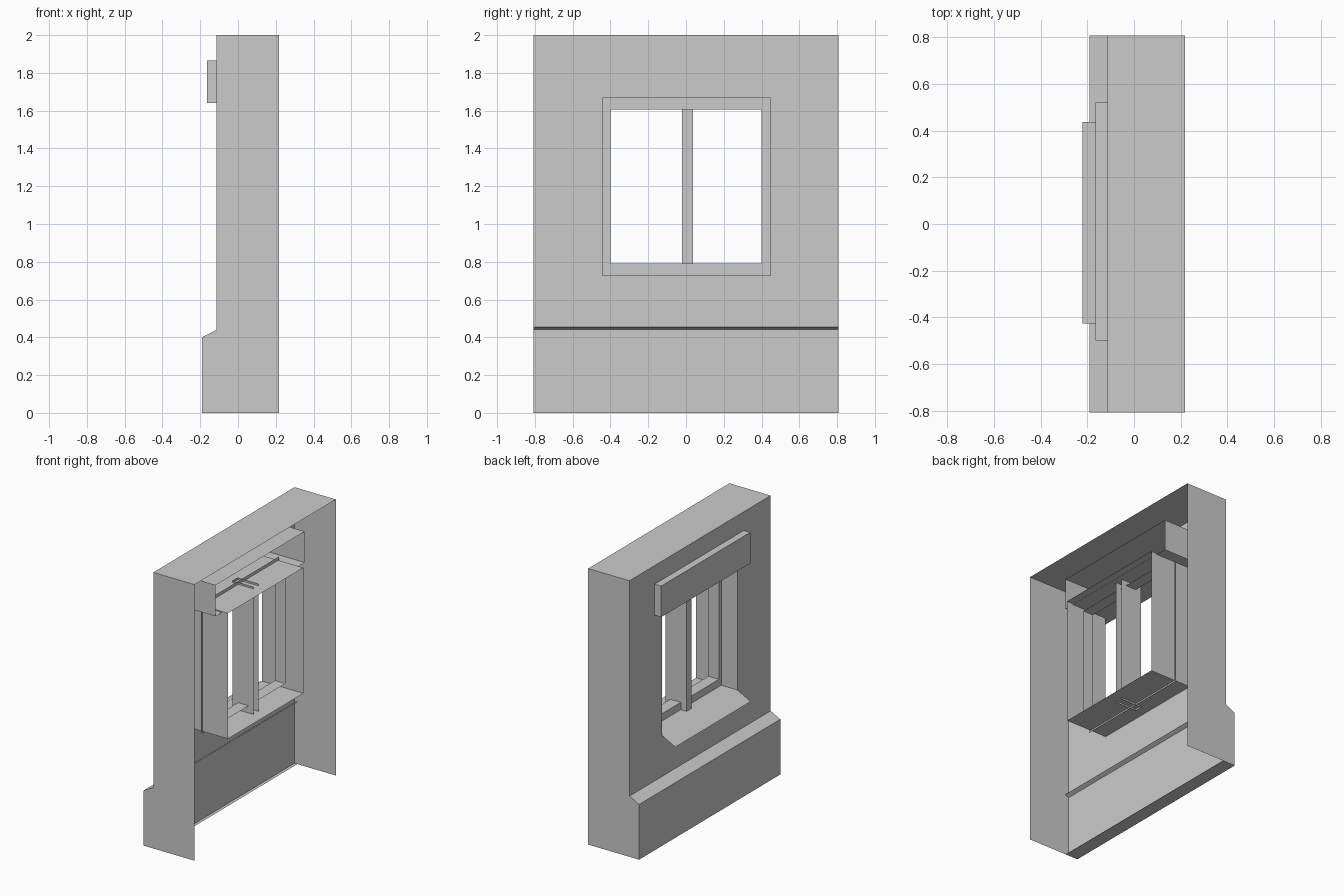
import bpy
import bmesh
from mathutils import Vector

cube = bpy.data.objects.get("Cube")
if cube:
    bpy.data.objects.remove(cube, do_unlink=True)

grey = bpy.data.materials.new("plain_grey")
grey.use_nodes = True
COLOUR = (0.6, 0.6, 0.6, 1)
grey.diffuse_color = COLOUR
grey.node_tree.nodes["Principled BSDF"].inputs["Base Color"].default_value = COLOUR


def finish(name, bm):
    mesh = bpy.data.meshes.new(name)
    bm.to_mesh(mesh)
    bm.free()
    mesh.materials.append(grey)
    obj = bpy.data.objects.new(name, mesh)
    bpy.context.collection.objects.link(obj)
    return obj


def open_box(name, x, y, z, missing, inward=False):
    """Box of thin sheets, without the sides listed in missing, such as '+x'."""
    bm = bmesh.new()
    bmesh.ops.create_cube(bm, size=1)
    bm.normal_update()
    axes = {"x": Vector((1, 0, 0)), "y": Vector((0, 1, 0)), "z": Vector((0, 0, 1))}
    gone = []
    for side in missing:
        direction = axes[side[1]] * (1 if side[0] == "+" else -1)
        gone += [f for f in bm.faces if f.normal.dot(direction) > 0.9]
    bmesh.ops.delete(bm, geom=gone, context="FACES")
    for v in bm.verts:
        v.co = [r[0] if c < 0 else r[1] for c, r in zip(v.co, (x, y, z))]
    if inward:
        bmesh.ops.reverse_faces(bm, faces=bm.faces[:])
    return finish(name, bm)


def ring(name, x, outer, inner):
    """Flat upright sheet with a rectangular hole, facing -x."""
    bm = bmesh.new()
    loops = []
    for (y0, y1), (z0, z1) in (outer, inner):
        corners = ((y0, z0), (y1, z0), (y1, z1), (y0, z1))
        loops.append([bm.verts.new((x, y, z)) for y, z in corners])
    a, b = loops
    for i in range(4):
        j = (i + 1) % 4
        bm.faces.new((a[i], b[i], b[j], a[j]))
    return finish(name, bm)


def extrude_y(name, profile, y, caps):
    """Strip that follows an (x, z) profile along y."""
    bm = bmesh.new()
    near, far = [[bm.verts.new((px, py, pz)) for px, pz in profile] for py in y]
    for i in range(len(profile) - 1):
        bm.faces.new((near[i], near[i + 1], far[i + 1], far[i]))
    if caps:
        bm.faces.new(near[::-1])
        bm.faces.new(far)
    return finish(name, bm)


WALL_X, BACK_X = -0.113, 0.218
SPAN = (-0.808, 0.808)
HOLE = ((-0.427, 0.437), (0.737, 1.647))
GLAZING = ((-0.40, 0.40), (0.79, 1.605))

# Wall shell, open at the back and underneath
open_box("wall_sides_and_top", (WALL_X, BACK_X), SPAN, (0, 2), ("-x", "+x", "-z"))
ring("wall_face", WALL_X, (SPAN, (0, 2)), HOLE)

# Plinth with a sloped top that runs just through the wall
extrude_y("plinth", ((-0.09, 0), (-0.19, 0), (-0.19, 0.4), (-0.085, 0.455)), SPAN, True)

# Lintel over the opening
open_box("lintel", (-0.165, 0.17), (-0.50, 0.52), (1.64, 1.865), ("+x",))

# Window reveal and sloped sill
open_box("window_reveal", (WALL_X, BACK_X), *HOLE, ("-x", "+x"), inward=True)
extrude_y("window_sill", ((-0.22, 0.682), (WALL_X, 0.737)), HOLE[0], False)

# Window frame with an inner lip, and the centre mullion
ring("window_frame", 0.016, ((-0.442, 0.447), (0.725, 1.67)), GLAZING)
open_box("window_frame_lip", (0.016, 0.10), *GLAZING, ("-x", "+x"), inward=True)
open_box("mullion", (-0.03, 0.14), (-0.02, 0.037), (0.725, 1.66), ("+x", "+z", "-z"))
